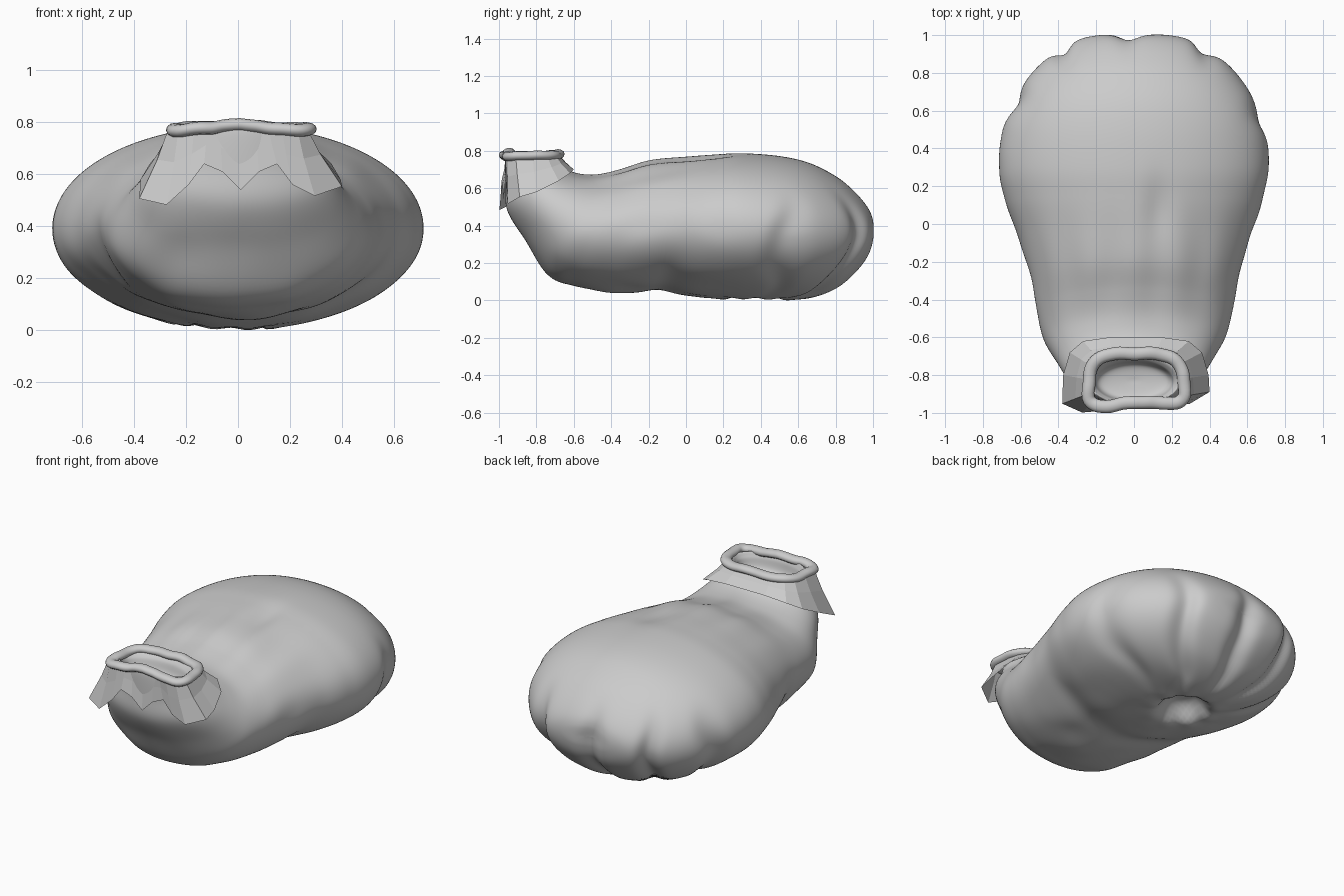
import bpy, bmesh
from math import sin, cos, pi, atan2, exp, hypot
from mathutils import Vector, noise

if "Cube" in bpy.data.objects:
    bpy.data.objects.remove(bpy.data.objects["Cube"])

SEG, SUB = 160, 9


def make_object(name, bm, smooth):
    bmesh.ops.recalc_face_normals(bm, faces=bm.faces)
    mesh = bpy.data.meshes.new(name)
    bm.to_mesh(mesh)
    bm.free()
    obj = bpy.data.objects.new(name, mesh)
    bpy.context.collection.objects.link(obj)
    mesh.polygons.foreach_set("use_smooth", [smooth] * len(mesh.polygons))
    return obj


def bridge(bm, a, b):
    n = len(a)
    for i in range(n):
        bm.faces.new((a[i], a[(i + 1) % n], b[(i + 1) % n], b[i]))


def spline(points, sub):
    # Catmull-Rom resampling of a list of tuples
    out = []
    for i in range(len(points) - 1):
        p0, p1 = points[max(i - 1, 0)], points[i]
        p2, p3 = points[i + 1], points[min(i + 2, len(points) - 1)]
        for k in range(sub):
            t = k / sub
            out.append(tuple(0.5 * (2 * b + (c - a) * t + (2 * a - 5 * b + 4 * c - d) * t * t
                                    + (3 * b - a - 3 * c + d) * t ** 3)
                             for a, b, c, d in zip(p0, p1, p2, p3)))
    return out + [points[-1]]


def gauss(x, y, r):
    return exp(-(x * x + y * y) / (r * r))


def ramp(v, lo, hi):
    t = max(0.0, min(1.0, (v - lo) / (hi - lo)))
    return t * t * (3 - 2 * t)


def wrinkle(p):
    # ribs round the back, puckered underside hole, soft dents and lumps
    dx, dy = p.x + 0.06, p.y - 0.37
    r, ang = hypot(dx, dy), atan2(dy, dx)
    low = 1 - ramp(p.z, 0.3, 0.65)
    back = ramp(p.y, 0.2, 0.75)
    wobble = 0.12 * noise.noise(p * 3)
    rib = (0.5 + 0.5 * cos(10 * (ang - pi / 2 + 0.08 + wobble))) ** 3
    d = 0.042 * rib * low * back * ramp(r, 0.12, 0.45)
    q = p.copy()
    if r > 0.01:
        q.x -= dx / r * d
        q.y -= dy / r * d
    under = 1 - ramp(p.z, 0.1, 0.4)
    q.z += under * (0.11 * exp(-(r / 0.13) ** 4)
                    + 0.005 * cos(9 * ang) * gauss(r - 0.18, 0, 0.06) + d * 0.3)
    upper = ramp(p.z, 0.5, 0.7)
    q.z -= upper * 0.02 * gauss(p.x - 0.13, (p.y - 0.08) * 0.45, 0.07)
    # lengthwise folds running back from the neck
    q.z += upper * 0.006 * cos(p.x * 27) * gauss(p.y + 0.25, 0, 0.25)
    # crease where the front part meets the rounded back
    q.z += 0.018 * under * gauss(p.y + 0.15 - 0.15 * abs(p.x), 0, 0.08)
    # lumpy lower front and a fold on its left side
    lump = 0.012 * noise.noise(p * 5) * low * (1 - ramp(p.y, -0.2, 0.6))
    fold = 0.02 * gauss(p.x + 0.5, (p.z - 0.22) * 0.7 + (p.x + 0.5) * 0.4, 0.09)
    q.z += lump
    q.x += lump + fold * (1 - ramp(p.y, -0.2, 0.2))
    q.z = max(q.z, 0.0)
    return q


# Body: rings (front/bottom y, z, back/top y, z, half width) from inside the mouth to the rear
rings = [
    (-.83, .66, -.83, .66, 0), (-.92, .68, -.75, .68, .17), (-.945, .75, -.72, .75, .215),
    (-.965, .77, -.68, .77, .25), (-.965, .62, -.64, .71, .30), (-.955, .48, -.60, .685, .36),
    (-.86, .32, -.53, .672, .42), (-.74, .14, -.45, .675, .48), (-.60, .075, -.34, .70, .515),
    (-.40, .045, -.19, .745, .55), (-.15, .045, 0, .767, .61), (.10, .015, .15, .78, .68),
    (.30, .003, .30, .787, .715), (.50, .003, .50, .772, .695), (.66, .012, .66, .735, .635),
    (.80, .06, .80, .665, .54), (.90, .135, .90, .585, .43), (.97, .22, .97, .505, .31),
    (1.0, .30, 1.0, .44, .18), (1.005, .37, 1.005, .37, 0)]
bm = bmesh.new()
loops = []
for by, bz, ty, tz, w in spline(rings, SUB)[1:-1]:
    loop = []
    for i in range(SEG):
        a = 2 * pi * i / SEG
        s, c = sin(a), cos(a)
        p = Vector((w * c, (by + ty) / 2 + s * (ty - by) / 2, (bz + tz) / 2 + s * (tz - bz) / 2))
        loop.append(bm.verts.new(wrinkle(p)))
    loops.append(loop)
for a, b in zip(loops, loops[1:]):
    bridge(bm, a, b)
bm.faces.new(loops[0])
bm.faces.new(loops[-1])
make_object("body", bm, True)


def mirrored(half):
    # closed loop from a half outline running front centre to back centre
    return half + [(-x, y, z) for x, y, z in half[-2:0:-1]]


# Collar: faceted flared skirt with a ragged, slightly skewed hem
top = mirrored([(0, -.955, .775), (.07, -.955, .77), (.12, -.96, .765), (.17, -.965, .765),
                (.23, -.955, .765), (.272, -.91, .765), (.265, -.82, .765), (.245, -.74, .765),
                (.205, -.695, .77), (.12, -.675, .77), (0, -.67, .77)])
hem = mirrored([(0, -.975, .54), (.07, -.975, .61), (.14, -.975, .64), (.20, -.975, .56),
                (.285, -.975, .50), (.39, -.92, .53), (.385, -.80, .58), (.35, -.68, .64),
                (.28, -.62, .68), (.14, -.60, .70), (0, -.60, .70)])
hem = [(x + .01, y + .08 * x * (y < -.85), z + .06 * x * (z < .56)) for x, y, z in hem]
bm = bmesh.new()
rows = []
for txy, tz in ((0, 0), (.36, .42), (1, 1)):
    rows.append([bm.verts.new((a[0] + (b[0] - a[0]) * txy, a[1] + (b[1] - a[1]) * txy,
                               a[2] + (b[2] - a[2]) * tz)) for a, b in zip(top, hem)])
for a, b in zip(rows, rows[1:]):
    bridge(bm, a, b)
make_object("collar", bm, False)

# Rim: soft rolled tube around the mouth
path = spline([(x * .95 + .01, -.825 + (y + .825) * .93 + .04 * x * (y < -.85),
                z + .007 + .009 * gauss(x, 0, .1)) for x, y, z in top + top[:1]], 4)[:-1]
bm = bmesh.new()
tube = []
for i, p in enumerate(path):
    t = Vector(path[(i + 1) % len(path)]) - Vector(path[i - 1])
    side = Vector((t.y, -t.x, 0)).normalized()
    c = Vector(p)
    c += 0.012 * noise.noise_vector(c * 9)
    tube.append([bm.verts.new(c + side * .034 * cos(a) + Vector((0, 0, .025 * sin(a))))
                 for a in [2 * pi * k / 12 for k in range(12)]])
for i in range(len(tube)):
    bridge(bm, tube[i - 1], tube[i])
make_object("rim", bm, True)
